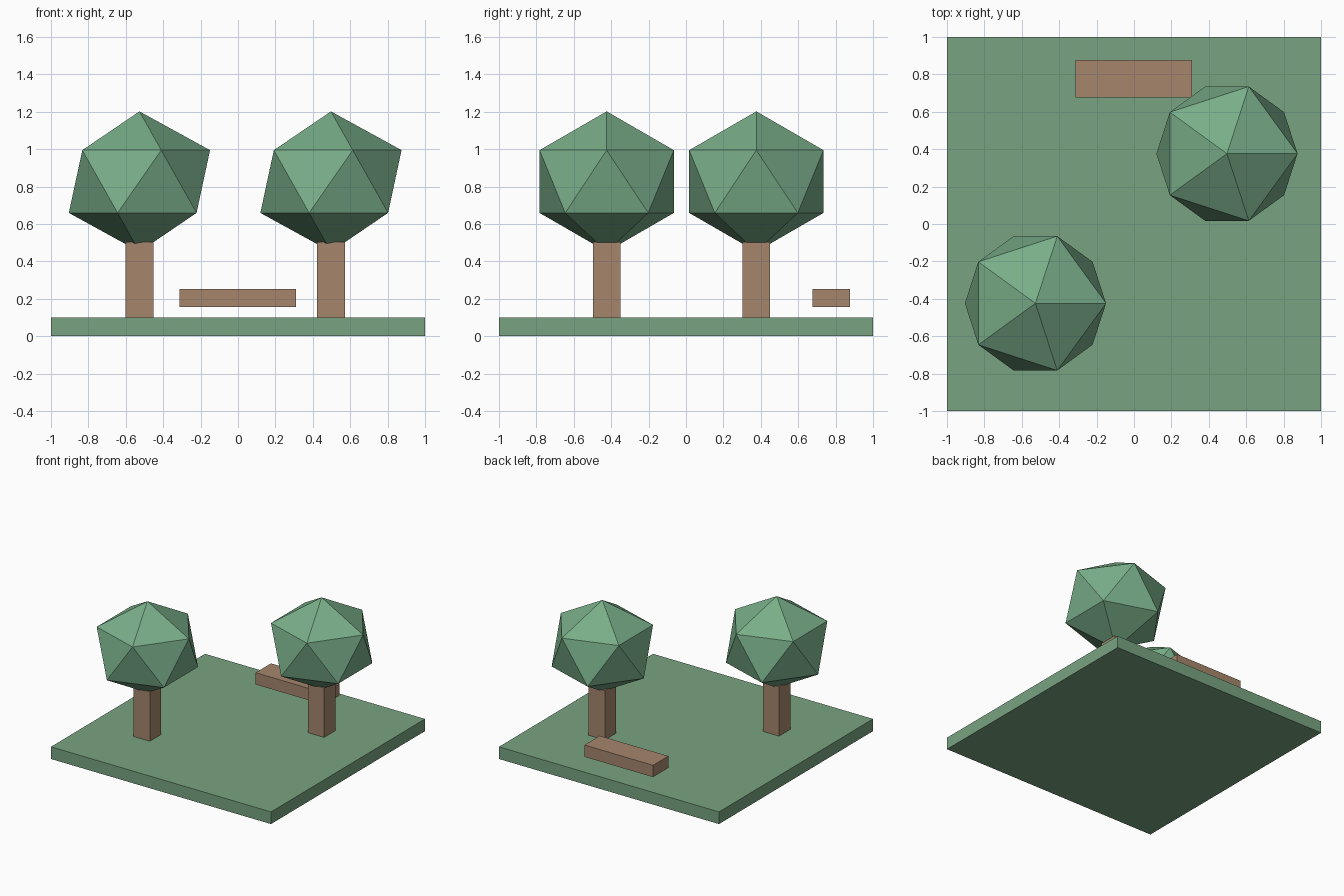
import bpy

if "Cube" in bpy.data.objects:
    bpy.data.objects.remove(bpy.data.objects["Cube"])


def material(name, color):
    m = bpy.data.materials.new(name)
    m.diffuse_color = (*color, 1)
    m.use_nodes = True
    m.node_tree.nodes["Principled BSDF"].inputs["Base Color"].default_value = m.diffuse_color
    return m


grass = material("grass", (0.19, 0.37, 0.22))
leaf = material("leaf", (0.19, 0.42, 0.25))
wood = material("wood", (0.38, 0.24, 0.15))


def box(name, lo, hi, mat):
    center = [(a + b) / 2 for a, b in zip(lo, hi)]
    bpy.ops.mesh.primitive_cube_add(size=1, location=center)
    ob = bpy.context.object
    ob.name = name
    ob.scale = [b - a for a, b in zip(lo, hi)]
    bpy.ops.object.transform_apply(location=False, rotation=False, scale=True)
    ob.data.materials.append(mat)


def tree(label, x, y):
    # square trunk
    h = 0.074
    box(label + "_trunk", (x - h, y - h, 0.1), (x + h, y + h, 0.505), wood)
    # low-poly crown, slightly flattened
    bpy.ops.mesh.primitive_ico_sphere_add(subdivisions=1, radius=1, location=(x, y, 0.827))
    ob = bpy.context.object
    ob.name = label + "_crown"
    ob.scale = (0.422, 0.422, 0.375)
    bpy.ops.object.transform_apply(location=False, rotation=False, scale=True)
    ob.data.materials.append(leaf)


# lawn slab
box("lawn", (-1, -1, 0), (1, 1, 0.1), grass)

# two matching trees
tree("left_tree", -0.527, -0.424)
tree("right_tree", 0.497, 0.376)

# plain bench plank hovering just above the lawn
box("bench", (-0.314, 0.677, 0.155), (0.31, 0.876, 0.252), wood)
